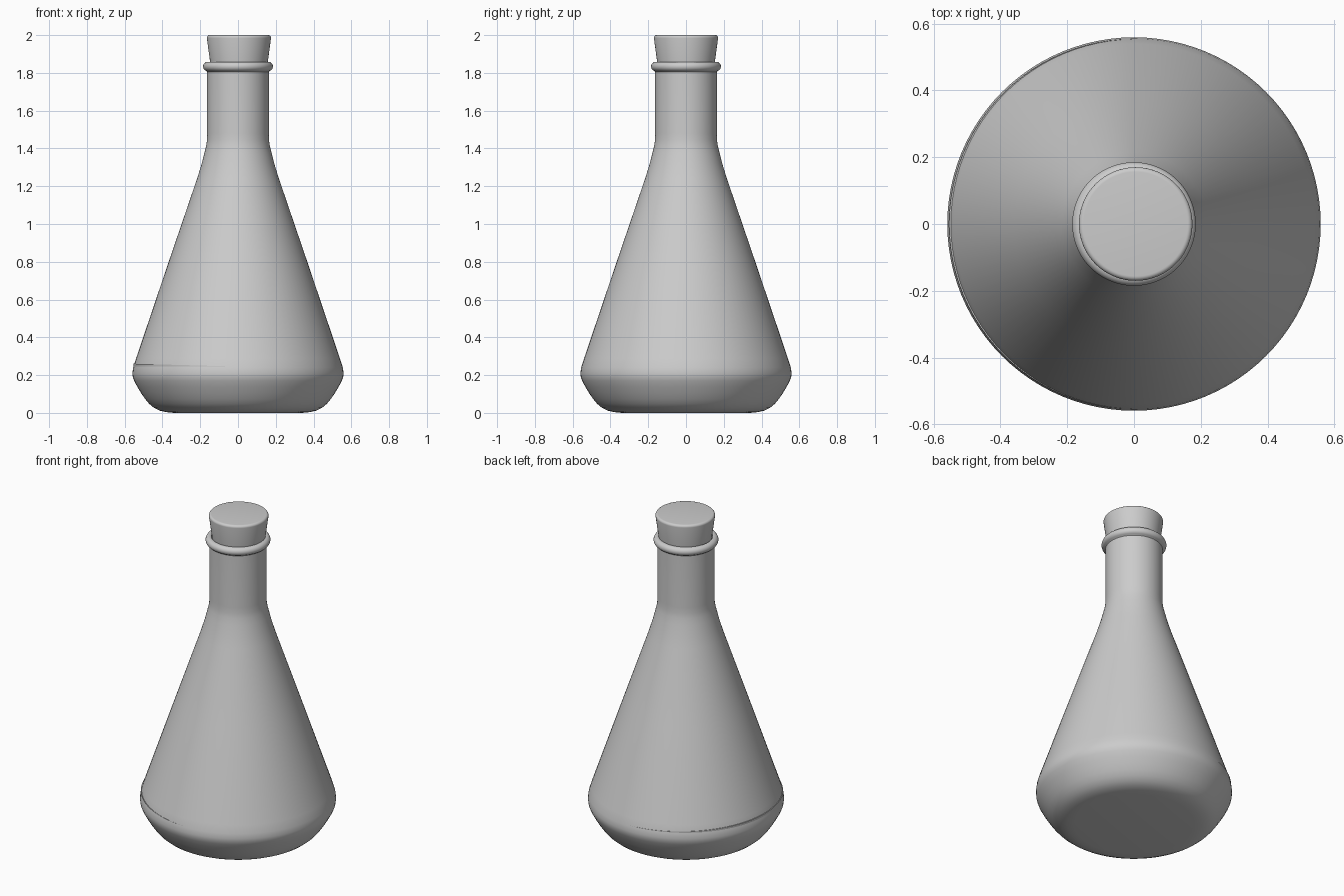
import bpy, bmesh, math

if "Cube" in bpy.data.objects:
    bpy.data.objects.remove(bpy.data.objects["Cube"])

SEGS = 96


def arc(cx, cz, r, a0, a1, n):
    """Points on a circular arc in the r/z plane, angles in degrees."""
    return [(cx + r * math.cos(math.radians(a0 + (a1 - a0) * i / n)),
             cz + r * math.sin(math.radians(a0 + (a1 - a0) * i / n))) for i in range(n + 1)]


def lathe(name, profile, tilt=0.0, tilt_from=None, loc=(0, 0, 0), sharp=35):
    """Revolve (radius, z) points round z; rings above tilt_from lean along x."""
    bm = bmesh.new()
    rings = []
    for r, z in profile:
        if r == 0:
            rings.append([bm.verts.new((0, 0, z))] * SEGS)
            continue
        ring = []
        for i in range(SEGS):
            a = math.tau * i / SEGS
            x, y = r * math.cos(a), r * math.sin(a)
            lean = tilt * x if tilt_from is not None and z >= tilt_from else 0
            ring.append(bm.verts.new((x, y, z + lean)))
        rings.append(ring)
    for lo, hi in zip(rings, rings[1:]):
        for i in range(SEGS):
            j = (i + 1) % SEGS
            quad = list(dict.fromkeys((lo[i], lo[j], hi[j], hi[i])))
            bm.faces.new(quad)
    bmesh.ops.recalc_face_normals(bm, faces=bm.faces)
    mesh = bpy.data.meshes.new(name)
    bm.to_mesh(mesh)
    bm.free()
    obj = bpy.data.objects.new(name, mesh)
    obj.location = loc
    bpy.context.collection.objects.link(obj)
    bpy.context.view_layer.objects.active = obj
    obj.select_set(True)
    bpy.ops.object.shade_smooth_by_angle(angle=math.radians(sharp))
    obj.select_set(False)
    return obj


# Flask: rounded base, conical body, straight neck, rolled lip, thin inner wall
outer = [(0, 0), (0.34, 0), (0.38, 0.004), (0.415, 0.012), (0.445, 0.027),
         (0.47, 0.048), (0.492, 0.074), (0.513, 0.105), (0.533, 0.138),
         (0.55, 0.17), (0.557, 0.19), (0.559, 0.21), (0.555, 0.24), (0.54, 0.288),
         (0.36, 0.82), (0.215, 1.245), (0.192, 1.32), (0.178, 1.375), (0.168, 1.415),
         (0.164, 1.445), (0.163, 1.48), (0.163, 1.806)]
lip = arc(0.160, 1.834, 0.025, -70, 100, 12)
inner = [(0.152, 1.856), (0.15, 1.48), (0.182, 1.31), (0.35, 0.82), (0.53, 0.288),
         (0.546, 0.21), (0.54, 0.17), (0.48, 0.074), (0.435, 0.035), (0.34, 0.012), (0, 0.012)]
lathe("glass_flask", outer + lip + inner)

# Liquid: its slightly tilted surface just breaks through the wall on the left
liquid = [(0, 0.006), (0.34, 0.006), (0.43, 0.03), (0.475, 0.065), (0.53, 0.15),
          (0.551, 0.2), (0.5535, 0.245), (0, 0.245)]
lathe("liquid", liquid, tilt=-0.028, tilt_from=0.24)

# Tapered stopper with a softened top edge, seated a touch off centre
stopper = [(0, 1.70), (0.136, 1.70), (0.153, 1.86)] + arc(0.156, 1.986, 0.014, -5, 90, 6) + [(0, 2.0)]
lathe("stopper", stopper, loc=(0.005, 0, 0))
